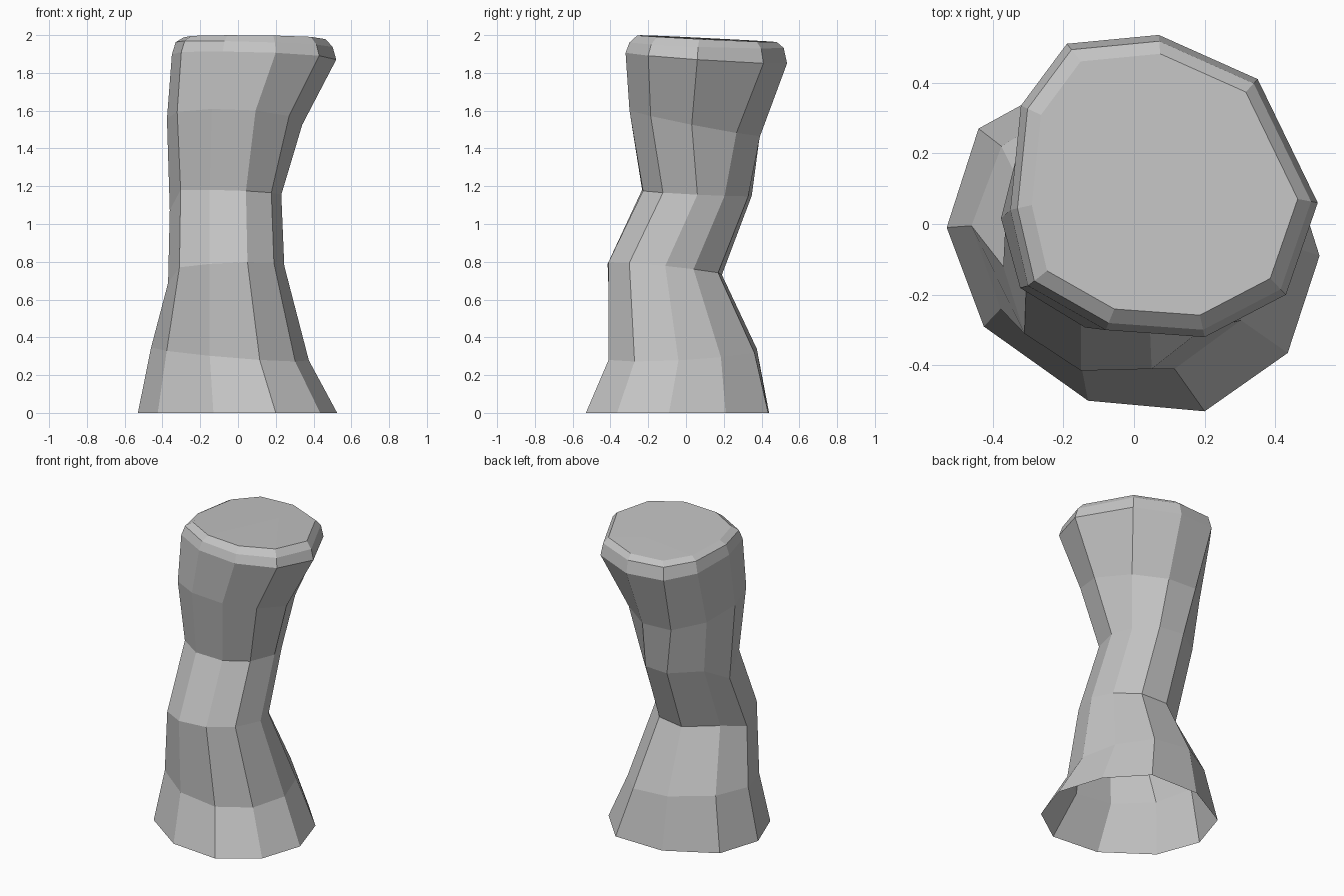
import bpy
import bmesh
from mathutils import Vector

default_cube = bpy.data.objects.get("Cube")
if default_cube:
    bpy.data.objects.remove(default_cube, do_unlink=True)


def make_material(name, colour):
    material = bpy.data.materials.new(name)
    material.use_nodes = True
    material.diffuse_color = colour
    material.node_tree.nodes["Principled BSDF"].inputs["Base Color"].default_value = colour
    return material


def outline(*points):
    return [Vector(point) for point in points]


def blend(first, second, amount):
    return [a.lerp(b, amount) for a, b in zip(first, second)]


def shift(points, x, y):
    return [point + Vector((x, y)) for point in points]


def shrink(points, factor, centre):
    return [centre + (point - centre) * factor for point in points]


# Ten-sided outlines, counter-clockwise from the -x side
foot = outline((-.53, -.01), (-.425, -.29), (-.13, -.5), (.2, -.53), (.435, -.365),
               (.525, -.09), (.43, .21), (.22, .435), (-.13, .44), (-.44, .27))
waist = outline((-.37, -.12), (-.31, -.31), (-.15, -.415), (.05, -.41), (.19, -.3),
                (.245, -.11), (.2, .04), (.08, .17), (-.1, .19), (-.29, .05))
crown = outline((-.35, .04), (-.3, -.175), (-.08, -.3), (.2, -.32), (.43, -.2),
                (.52, .06), (.35, .41), (.07, .535), (-.19, .51), (-.32, .335))

# Rings derived from the main outlines
shin = shift(blend(foot, waist, .5), -.01, .06)
chest = shift(shrink(waist, .96, Vector((.1, -.1))), -.01, .17)
neck = shift(blend(chest, crown, .45), -.02, -.03)
crown_centre = Vector((.1, .14))
lip = shrink(crown, .955, crown_centre)
cap_edge = shrink(crown, .865, crown_centre)

# Each level: outline, height, slope along x, slope along y, drop of the first corner
levels = [
    (foot, 0, 0, 0, 0),
    (shin, .31, -.08, .05, 0),
    (waist, .755, .05, -.1, .06),
    (chest, 1.165, -.03, -.05, .1),
    (neck, 1.545, -.04, -.2, 0),
    (crown, 1.89, -.03, -.07, 0),
    (lip, 1.955, -.03, -.04, 0),
    (cap_edge, 1.987, -.01, -.05, 0),
]


def build_pillar(name, material):
    bm = bmesh.new()
    rings = []
    for points, height, slope_x, slope_y, drop in levels:
        ring = []
        for index, point in enumerate(points):
            z = height + slope_x * point.x + slope_y * point.y
            if index == 0:
                z -= drop
            ring.append(bm.verts.new((point.x, point.y, z)))
        rings.append(ring)

    # Side walls, with the underside left open
    count = len(foot)
    for lower, upper in zip(rings, rings[1:]):
        for i in range(count):
            j = (i + 1) % count
            bm.faces.new((lower[i], lower[j], upper[j], upper[i]))

    # Fan-shaped cap
    hub = bm.verts.new((.125, .255, 1.975))
    for i in range(count):
        bm.faces.new((rings[-1][i], rings[-1][(i + 1) % count], hub))

    mesh = bpy.data.meshes.new(name)
    bm.to_mesh(mesh)
    bm.free()
    mesh.materials.append(material)
    pillar = bpy.data.objects.new(name, mesh)
    bpy.context.collection.objects.link(pillar)
    return pillar


build_pillar("rock_pillar", make_material("stone grey", (.55, .55, .55, 1)))
